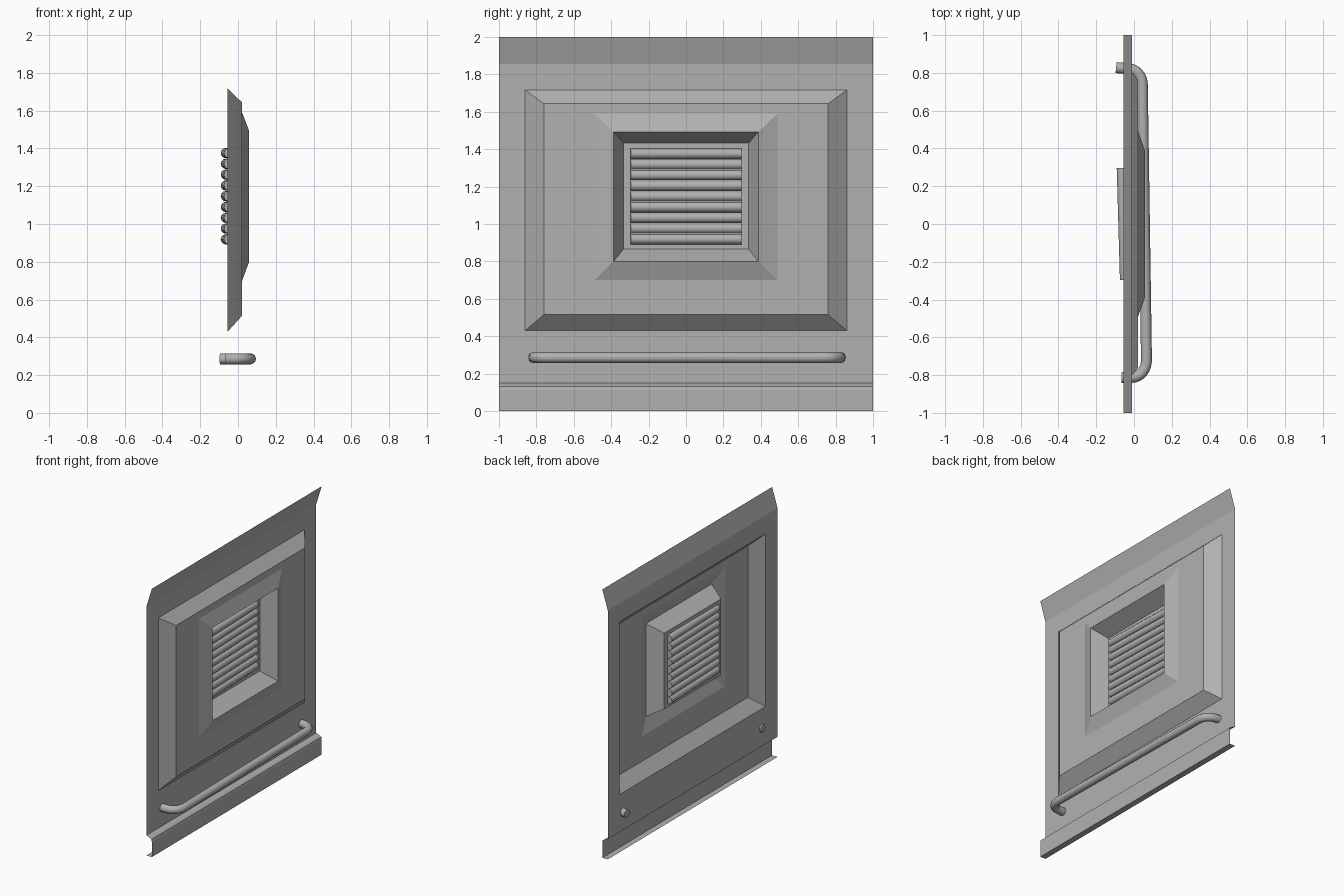
import bpy, bmesh, math
from mathutils import Vector

if "Cube" in bpy.data.objects:
    bpy.data.objects.remove(bpy.data.objects["Cube"])

# Mid-grey painted metal
metal = bpy.data.materials.new("grey_metal")
metal.diffuse_color = (0.44, 0.44, 0.44, 1)
metal.use_nodes = True
metal.node_tree.nodes["Principled BSDF"].inputs["Base Color"].default_value = metal.diffuse_color


def mesh_object(name, bm):
    bmesh.ops.remove_doubles(bm, verts=bm.verts, dist=1e-5)
    me = bpy.data.meshes.new(name)
    bm.to_mesh(me)
    bm.free()
    me.materials.append(metal)
    ob = bpy.data.objects.new(name, me)
    bpy.context.collection.objects.link(ob)
    return ob


def rect_ring(bm, x, half_y, z0, z1):
    corners = [(-half_y, z0), (half_y, z0), (half_y, z1), (-half_y, z1)]
    return [bm.verts.new((x, y, z)) for y, z in corners]


def strip(bm, profile, half_y=1.0):
    # Sheet extruded along y from an (x, z) profile running downward
    rows = [[bm.verts.new((x, s * half_y, z)) for s in (-1, 1)] for x, z in profile]
    for a, b in zip(rows, rows[1:]):
        bm.faces.new((b[0], b[1], a[1], a[0]))


def tube(name, points, radius):
    cu = bpy.data.curves.new(name, 'CURVE')
    cu.dimensions = '3D'
    cu.bevel_depth = radius
    cu.bevel_resolution = 4
    cu.use_fill_caps = True
    cu.materials.append(metal)
    sp = cu.splines.new('POLY')
    sp.points.add(len(points) - 1)
    for p, co in zip(sp.points, points):
        p.co = (*co, 1)
    ob = bpy.data.objects.new(name, cu)
    bpy.context.collection.objects.link(ob)
    bpy.ops.object.select_all(action='DESELECT')
    ob.select_set(True)
    bpy.context.view_layer.objects.active = ob
    bpy.ops.object.convert(target='MESH')
    bpy.ops.object.shade_smooth_by_angle(angle=math.radians(40))
    return ob


# Pressed sheet: flat border, raised field, vent collar and vent lip
bm = bmesh.new()
rings = [rect_ring(bm, *r) for r in (
    (-0.055, 1.00, 0.15, 1.855),
    (-0.055, 0.86, 0.43, 1.717),
    (0.022, 0.76, 0.515, 1.643),
    (0.022, 0.49, 0.70, 1.59),
    (0.059, 0.387, 0.80, 1.493),
    (-0.055, 0.335, 0.865, 1.432),
    (-0.055, 0.297, 0.89, 1.405),
)]
for a, b in zip(rings, rings[1:]):
    for i in range(4):
        j = (i + 1) % 4
        bm.faces.new((a[i], a[j], b[j], b[i]))

# Bent top flange and stepped bottom flange
strip(bm, [(-0.01, 2.0), (-0.055, 1.855)])
strip(bm, [(-0.055, 0.15), (-0.026, 0.138), (-0.014, 0.13), (-0.01, 0.112),
           (-0.01, 0.0), (-0.055, 0.0)])
mesh_object("door_panel", bm)

# Vent slats, slightly swung out at one end
for i in range(9):
    z = 0.919 + i * 0.0571
    tube(f"vent_slat_{i + 1}", [(-0.047, -0.296, z), (-0.064, 0.296, z)], 0.0275)


# Bent tubular handle
def bend(p0, corner, p1, n=8):
    p0, corner, p1 = Vector(p0), Vector(corner), Vector(p1)
    centre = p0 + p1 - corner
    return [centre + (p0 - centre) * math.cos(t) + (p1 - centre) * math.sin(t)
            for t in (math.pi / 2 * k / n for k in range(n + 1))]


z = 0.286
path = [Vector((-0.095, 0.828, z))]
path += bend((-0.03, 0.822, z), (0.043, 0.818, z), (0.044, 0.74, z))
path += bend((0.066, -0.72, z), (0.067, -0.81, z), (-0.01, -0.812, z))
path += [Vector((-0.066, -0.814, z))]
tube("handle", path, 0.029)
